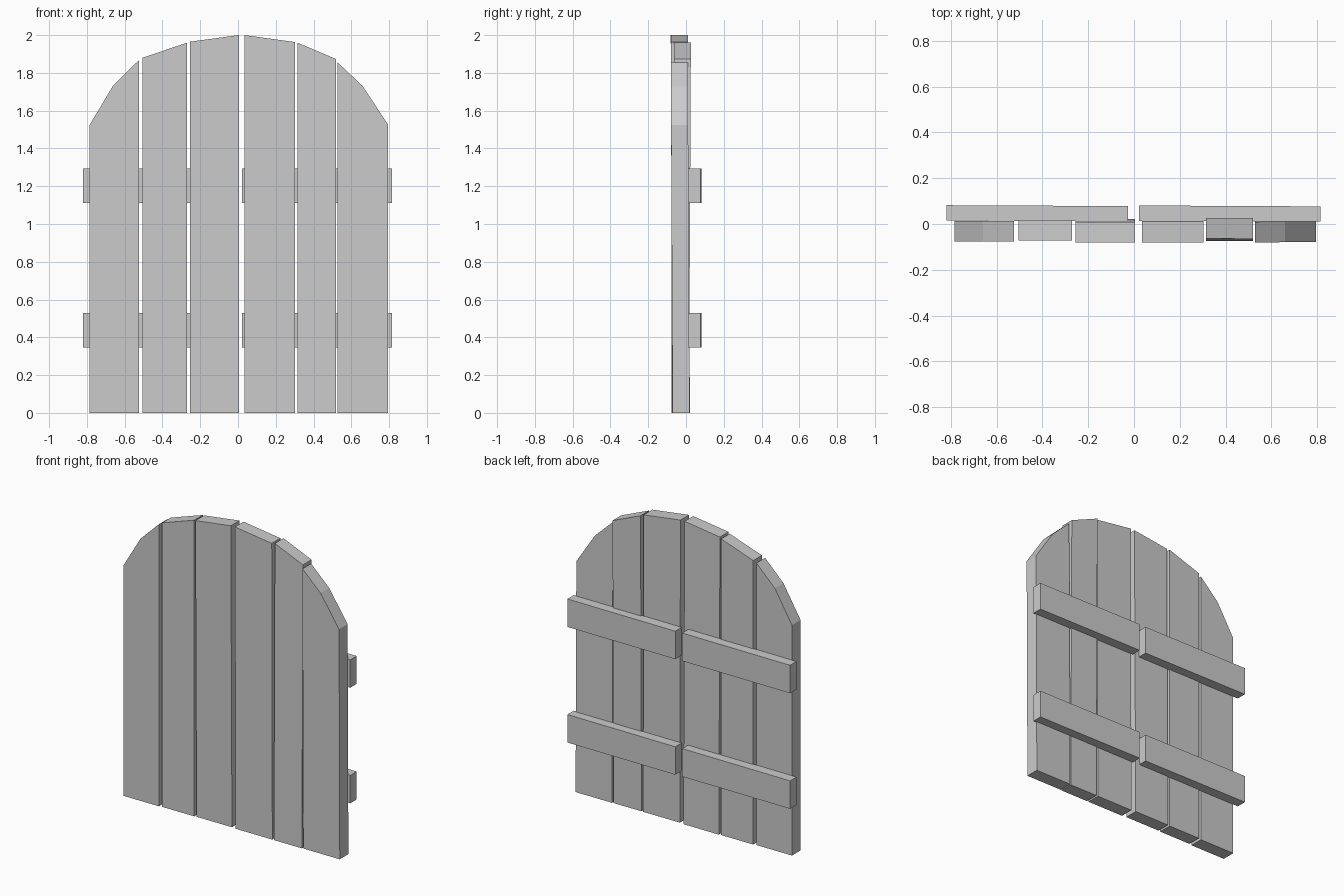
import bpy, bmesh

if "Cube" in bpy.data.objects:
    bpy.data.objects.remove(bpy.data.objects["Cube"])


def prism(name, profile, front, depth, lean=0.0, yaw=0.0):
    """Extrude an x-z outline backwards; lean shifts y per unit z, yaw per unit x."""
    bm = bmesh.new()
    face = bm.faces.new([bm.verts.new((x, front, z)) for x, z in profile])
    ext = bmesh.ops.extrude_face_region(bm, geom=[face])
    for v in ext["geom"]:
        if isinstance(v, bmesh.types.BMVert):
            v.co.y += depth
    for v in bm.verts:
        v.co.y += lean * v.co.z + yaw * v.co.x
    bmesh.ops.recalc_face_normals(bm, faces=bm.faces)
    mesh = bpy.data.meshes.new(name)
    bm.to_mesh(mesh)
    bm.free()
    obj = bpy.data.objects.new(name, mesh)
    bpy.context.collection.objects.link(obj)
    return obj


# Vertical planks: arched top points left to right, front y at the floor, lean
planks = [
    ([(-0.785, 1.525), (-0.66, 1.735), (-0.525, 1.867)], -0.077, 0.0),
    ([(-0.505, 1.88), (-0.27, 1.96)], -0.072, 0.0),
    ([(-0.255, 1.965), (0.004, 2.0)], -0.069, -0.006),
    ([(0.034, 2.0), (0.303, 1.963)], -0.074, -0.003),
    ([(0.315, 1.96), (0.52, 1.873)], -0.074, 0.005),
    ([(0.528, 1.855), (0.66, 1.73), (0.795, 1.525)], -0.071, -0.005),
]
for i, (top, front, lean) in enumerate(planks, 1):
    outline = [(top[0][0], 0)] + top + [(top[-1][0], 0)]
    prism(f"door_plank_{i}", outline, front, 0.09, lean)

# Horizontal battens across the back, one pair per door leaf
for level, z0, z1 in (("lower", 0.345, 0.53), ("upper", 1.11, 1.295)):
    for side, x0, x1, front in (("left", -0.82, -0.027, 0.011),
                                ("right", 0.022, 0.815, 0.014)):
        outline = [(x0, z0), (x0, z1), (x1, z1), (x1, z0)]
        prism(f"{level}_batten_{side}", outline, front, 0.067, 0.0, -0.005)
